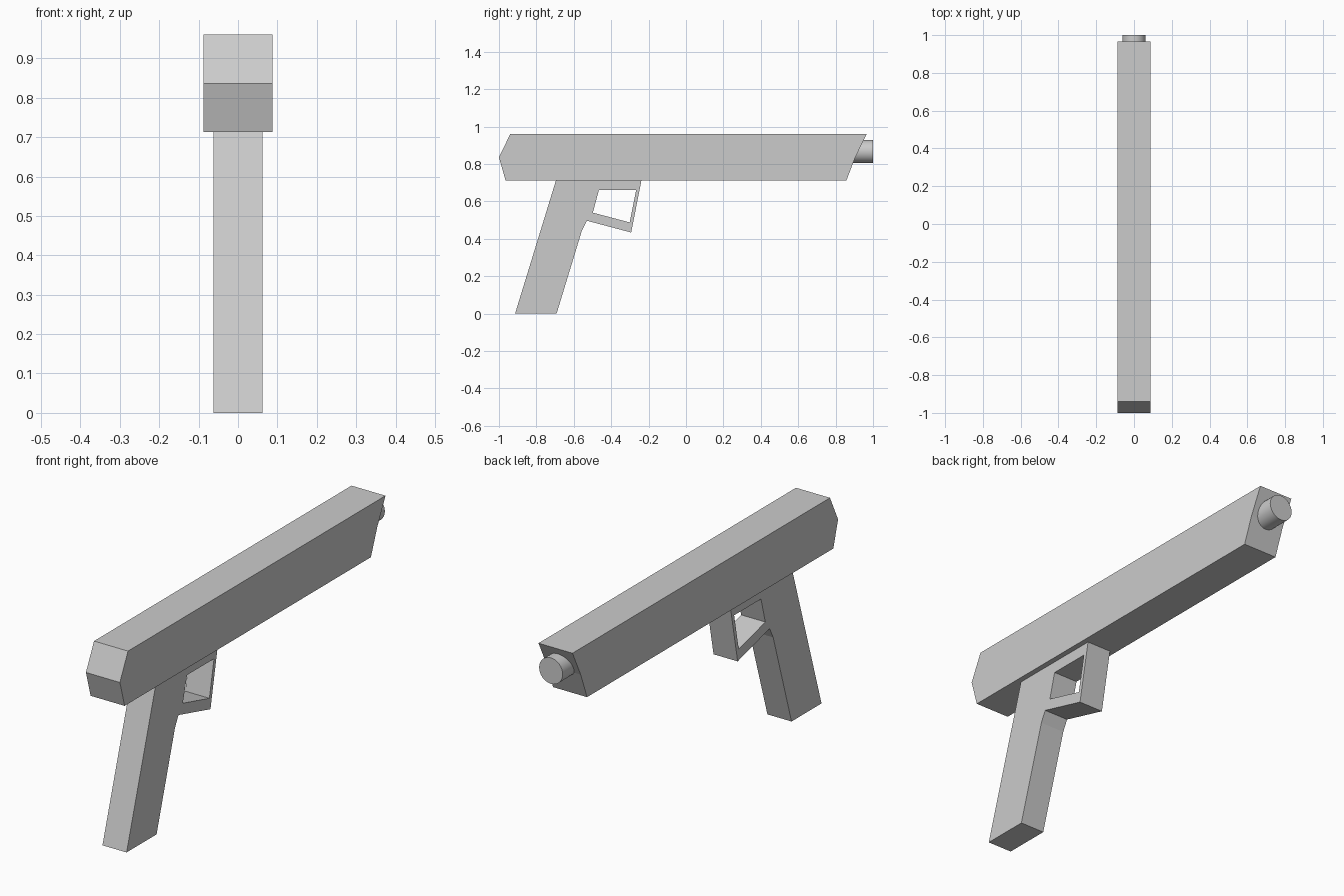
import bpy, bmesh, math
from mathutils import Vector

if "Cube" in bpy.data.objects:
    bpy.data.objects.remove(bpy.data.objects["Cube"])


def extrude_profile(name, half_width, *loops):
    """Fill (y, z) loops (outer outline, then holes) and extrude across x."""
    bm = bmesh.new()
    edges = []
    for loop in loops:
        verts = [bm.verts.new((-half_width, y, z)) for y, z in loop]
        edges += [bm.edges.new((a, b)) for a, b in zip(verts, verts[1:] + verts[:1])]
    bmesh.ops.triangle_fill(bm, edges=edges, use_beauty=True)
    res = bmesh.ops.extrude_face_region(bm, geom=bm.faces[:], use_keep_orig=True)
    moved = [g for g in res["geom"] if isinstance(g, bmesh.types.BMVert)]
    bmesh.ops.translate(bm, verts=moved, vec=Vector((2 * half_width, 0, 0)))
    bmesh.ops.recalc_face_normals(bm, faces=bm.faces[:])
    mesh = bpy.data.meshes.new(name)
    bm.to_mesh(mesh)
    bm.free()
    obj = bpy.data.objects.new(name, mesh)
    bpy.context.collection.objects.link(obj)
    return obj


# Upper body with pointed rear and slanted front
extrude_profile("slide", 0.088, [
    (-0.94, 0.96), (-1.0, 0.836), (-0.965, 0.713),
    (0.858, 0.713), (0.905, 0.836), (0.966, 0.96)])

# Slanted grip and guard loop in one piece, top sunk slightly into the slide
extrude_profile("grip_and_guard", 0.0625, [
    (-0.69, 0.73), (-0.914, 0.0), (-0.692, 0.0), (-0.556, 0.446),
    (-0.53, 0.497), (-0.293, 0.434), (-0.235, 0.73)],
    [(-0.466, 0.66), (-0.267, 0.66), (-0.301, 0.488), (-0.498, 0.54)])

# Round stub at the front
bpy.ops.mesh.primitive_cylinder_add(
    vertices=32, radius=0.061, depth=0.14,
    location=(0, 0.93, 0.867), rotation=(math.pi / 2, 0, 0))
bpy.context.object.name = "barrel"
bpy.ops.object.shade_smooth_by_angle(angle=math.radians(30))
